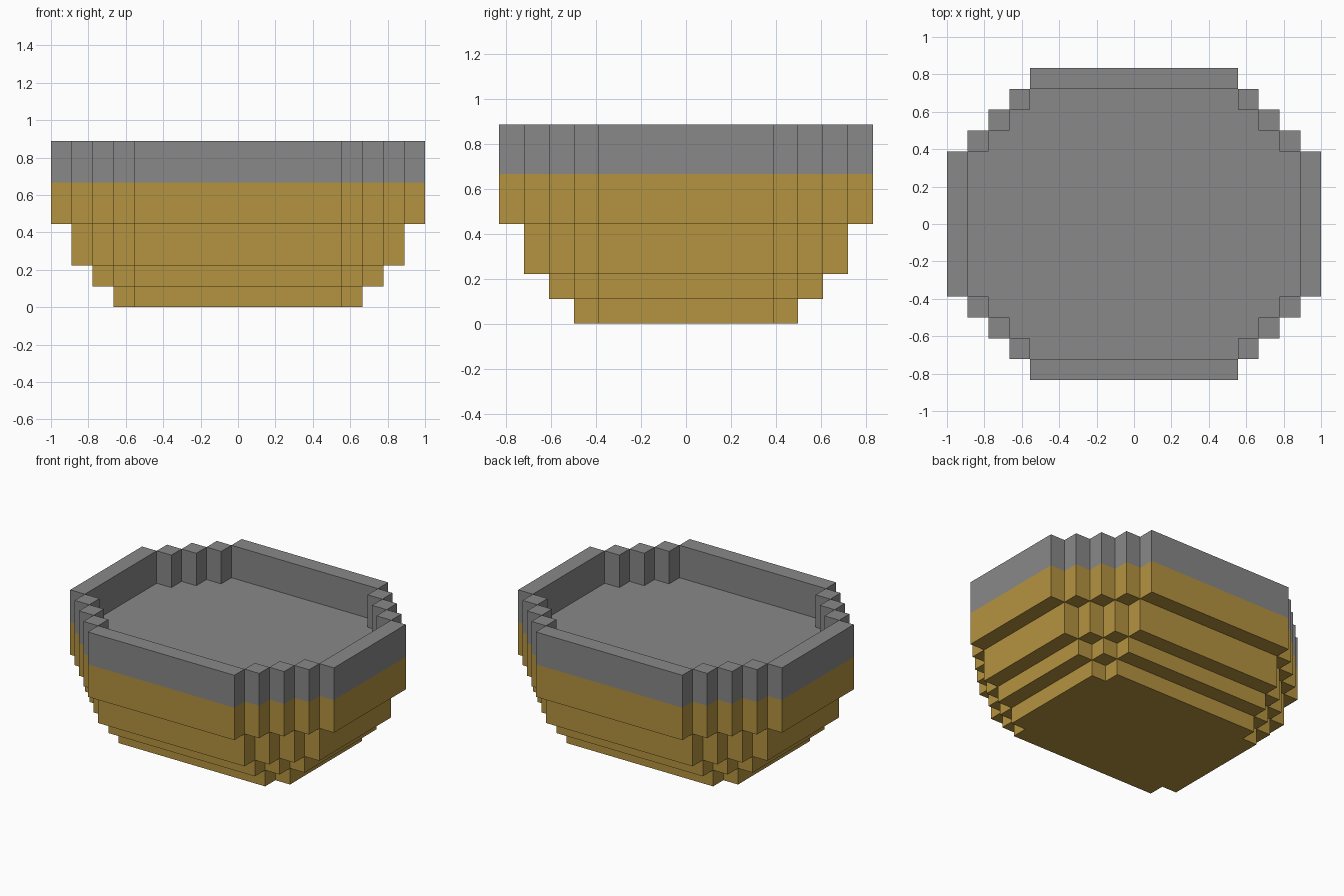
import bpy

if "Cube" in bpy.data.objects:
    bpy.data.objects.remove(bpy.data.objects["Cube"])

U = 1 / 9  # one block


def material(name, rgb):
    m = bpy.data.materials.new(name)
    m.diffuse_color = (*rgb, 1)
    m.use_nodes = True
    m.node_tree.nodes["Principled BSDF"].inputs["Base Color"].default_value = m.diffuse_color
    return m


gold = material("golden brown", (0.456, 0.292, 0.050))
grey = material("grey", (0.246, 0.246, 0.246))


def outline(n):
    """Stepped oval with n corner steps, counter-clockwise."""
    q = [(n + 4, 3.5)]
    for k in range(1, n):
        q += [(n + 4 - k, 2.5 + k), (n + 4 - k, 3.5 + k)]
    m = q[::-1]
    return (q + [(-x, y) for x, y in m]
            + [(-x, -y) for x, y in q] + [(x, -y) for x, y in m])


def walls(n, z0, z1, inward=False):
    """Upright faces around a stepped oval."""
    p = outline(n)
    faces = []
    for a, b in zip(p, p[1:] + p[:1]):
        f = [(*a, z0), (*b, z0), (*b, z1), (*a, z1)]
        faces.append(f[::-1] if inward else f)
    return faces


def ring(n, z, down=False):
    """One-block-wide flat ring between ovals n and n-1."""
    rects = []
    for s in (1, -1):
        rects.append((s * (n + 3.5), 0, 0.5, 3.5))
        rects.append((0, s * (n + 2), 5, 0.5))
        for k in range(n - 2):
            for t in (1, -1):
                rects.append((s * (5.5 + k), t * (n + 1 - k), 0.5, 0.5))
    faces = []
    for x, y, w, d in rects:
        f = [(x - w, y - d, z), (x + w, y - d, z), (x + w, y + d, z), (x - w, y + d, z)]
        faces.append(f[::-1] if down else f)
    return faces


def build(name, faces, mat):
    verts, polys = [], []
    for f in faces:
        polys.append(range(len(verts), len(verts) + len(f)))
        verts += [(x * U, y * U, z * U) for x, y, z in f]
    me = bpy.data.meshes.new(name)
    me.from_pydata(verts, [], [list(p) for p in polys])
    me.materials.append(mat)
    bpy.context.collection.objects.link(bpy.data.objects.new(name, me))


# stepped lower body with its flat base and step undersides
body = [[(x, y, 0) for x, y in outline(2)][::-1]]
for n, z0, z1 in ((2, 0, 1), (3, 1, 2), (4, 2, 4), (5, 4, 6)):
    body += walls(n, z0, z1)
    if n > 2:
        body += ring(n, z0, down=True)
build("lower_body", body, gold)

# grey rim: outside, inside and top edge
build("rim", walls(5, 6, 8) + walls(4, 6, 8, inward=True) + ring(5, 8), grey)

# sunken floor
build("basin_floor", [[(x, y, 6) for x, y in outline(4)]], grey)
